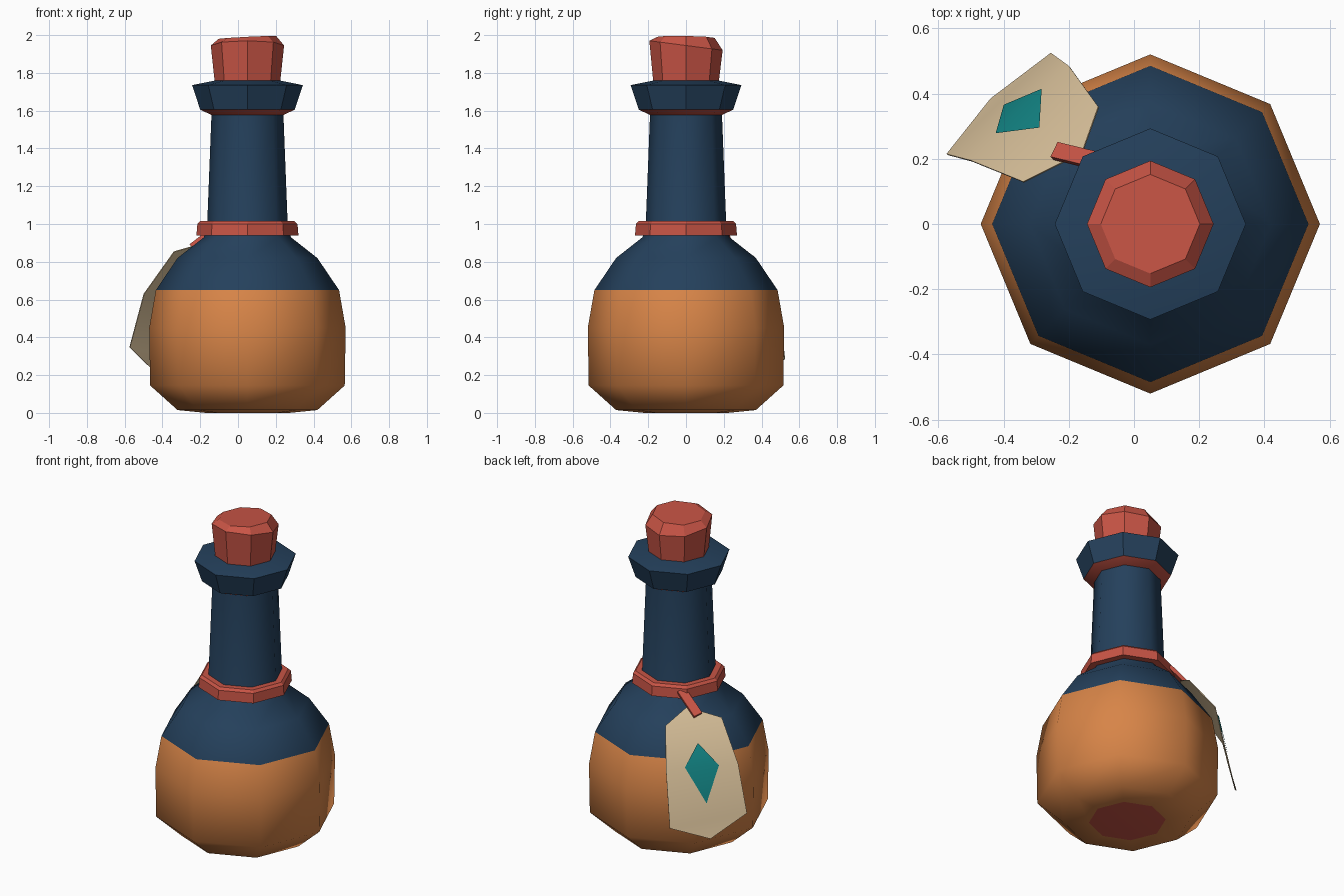
import bpy, bmesh, math
from mathutils import Vector

if "Cube" in bpy.data.objects:
    bpy.data.objects.remove(bpy.data.objects["Cube"])

AXIS_X = 0.05
SIDES = 8


def material(name, rgb):
    m = bpy.data.materials.new(name)
    m.diffuse_color = (*rgb, 1)
    m.use_nodes = True
    m.node_tree.nodes["Principled BSDF"].inputs["Base Color"].default_value = m.diffuse_color
    return m


BLUE = material("navy_glass", (0.018, 0.052, 0.107))
ORANGE = material("orange_liquid", (0.68, 0.232, 0.064))
RED = material("red_wax", (0.578, 0.089, 0.060))
BEIGE = material("beige_paper", (0.67, 0.515, 0.314))
TEAL = material("teal_ink", (0.006, 0.223, 0.223))


def finish(name, bm, mats, angle=30):
    """Turn a bmesh into an object, smooth below the given edge angle."""
    for f in bm.faces:
        f.smooth = True
    for e in bm.edges:
        e.smooth = len(e.link_faces) == 2 and e.calc_face_angle(0) < math.radians(angle)
    me = bpy.data.meshes.new(name)
    bm.to_mesh(me)
    bm.free()
    for m in mats:
        me.materials.append(m)
    ob = bpy.data.objects.new(name, me)
    bpy.context.collection.objects.link(ob)
    return ob


def lathe(profile, caps=True, closed=False):
    """Eight-sided turned shape around the bottle axis."""
    bm = bmesh.new()
    rings = []
    for r, z in profile:
        rings.append([bm.verts.new((AXIS_X + r * math.cos(k * math.tau / SIDES),
                                    r * math.sin(k * math.tau / SIDES), z))
                      for k in range(SIDES)])
    pairs = list(zip(rings, rings[1:]))
    if closed:
        pairs.append((rings[-1], rings[0]))
    for a, b in pairs:
        for k in range(SIDES):
            n = (k + 1) % SIDES
            bm.faces.new((a[k], a[n], b[n], b[k]))
    if caps and not closed:
        bm.faces.new(rings[0][::-1])
        bm.faces.new(rings[-1])
    bm.normal_update()
    return bm


# Bottle body and neck: orange liquid below, glass above, red base disc
bm = lathe([(0.22, 0.0), (0.37, 0.015), (0.515, 0.145), (0.52, 0.45), (0.485, 0.65),
            (0.37, 0.82), (0.23, 0.93), (0.213, 1.0), (0.19, 1.59)])
for f in bm.faces:
    z = f.calc_center_median().z
    f.material_index = 2 if z < 0.002 else 1 if z < 0.65 else 0
finish("bottle", bm, [BLUE, ORANGE, RED], 50)

# Lip with a red underside
bm = lathe([(0.185, 1.575), (0.25, 1.605), (0.293, 1.735), (0.17, 1.76)])
for f in bm.faces:
    f.material_index = 1 if f.calc_center_median().z < 1.6 else 0
finish("lip", bm, [BLUE, RED])

# Collar ring tied round the neck
finish("neck_ring", lathe([(0.20, 0.94), (0.27, 0.94), (0.265, 1.0), (0.25, 1.015),
                           (0.20, 1.015)], closed=True), [RED])

# Cork with a slightly tilted, uneven top
bm = lathe([(0.172, 1.74), (0.194, 1.945), (0.152, 1.988)])
for v in bm.verts:
    if v.co.z > 1.97:
        v.co.z += 0.05 * (v.co.x - AXIS_X) - 0.02 * v.co.y
    elif v.co.z > 1.9:
        v.co.z -= 0.13 * v.co.y
finish("cork", bm, [RED])

# Paper tag draped over the shoulder: tip, three rows of left/right pairs, tip
tip, end = Vector((-0.16, 0.22, 0.907)), Vector((-0.44, 0.385, 0.215))
rows = [(Vector(a), Vector(b)) for a, b in (
    ((-0.11, 0.36, 0.83), (-0.34, 0.13, 0.855)),
    ((-0.20, 0.485, 0.63), (-0.50, 0.195, 0.63)),
    ((-0.255, 0.525, 0.285), (-0.575, 0.215, 0.348)))]
bm = bmesh.new()
t, e = bm.verts.new(tip), bm.verts.new(end)
vr = [(bm.verts.new(a), bm.verts.new(b)) for a, b in rows]
bm.faces.new((t, vr[0][0], vr[0][1]))
for (a, b), (c, d) in zip(vr, vr[1:]):
    bm.faces.new((a, c, d, b))
bm.faces.new((vr[2][0], e, vr[2][1]))
bmesh.ops.recalc_face_normals(bm, faces=bm.faces)
if sum(f.normal.x for f in bm.faces) > 0:
    bmesh.ops.reverse_faces(bm, faces=bm.faces)
bm.normal_update()
tag = finish("paper_tag", bm, [BEIGE], 40)
mod = tag.modifiers.new("thickness", "SOLIDIFY")
mod.thickness = 0.005
mod.offset = -1

# Teal diamond lying on the tag, folded along the tag's middle row
mids = [(a + b) / 2 for a, b in rows]
lift = Vector((-0.62, 0.62, 0.4)).normalized() * 0.008
left, right = rows[1][0].lerp(rows[1][1], 0.26), rows[1][0].lerp(rows[1][1], 0.73)
top, low = mids[0].lerp(mids[1], 0.48), mids[1].lerp(mids[2], 0.68)
bm = bmesh.new()
vt, vl, vb, vright = [bm.verts.new(p + lift) for p in (top, left, low, right)]
bm.faces.new((vt, vl, vright))
bm.faces.new((vl, vb, vright))
bm.normal_update()
finish("tag_diamond", bm, [TEAL])

# Strap from the neck ring to the tag
p0, p1 = Vector((-0.10, 0.19, 0.985)), Vector((-0.24, 0.224, 0.878))
along = p1 - p0
side = Vector((-0.5, -0.866, 0)).cross(along).cross(along)
side = Vector((0.45, 0.87, -0.25))
side = (side - along.normalized() * side.dot(along.normalized())).normalized()
out = along.normalized().cross(side)
bm = bmesh.new()
bmesh.ops.create_cube(bm, size=1)
for v in bm.verts:
    v.co = (p0 + p1) / 2 + along * v.co.x + side * v.co.y * 0.052 + out * v.co.z * 0.022
bmesh.ops.recalc_face_normals(bm, faces=bm.faces)
bm.normal_update()
finish("tag_strap", bm, [RED])
